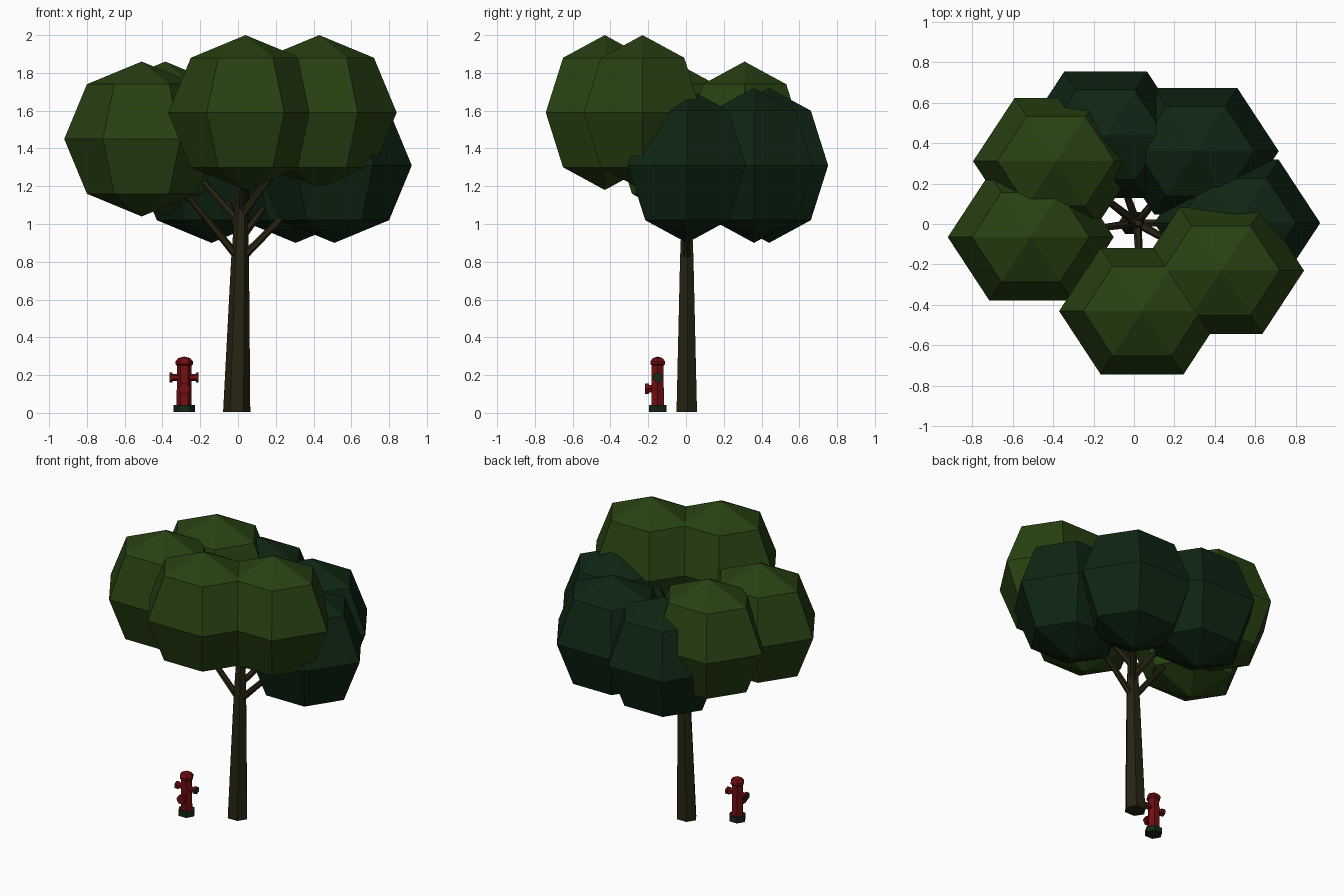
import bpy, bmesh, math
from mathutils import Vector

if "Cube" in bpy.data.objects:
    bpy.data.objects.remove(bpy.data.objects["Cube"])


def material(name, rgb):
    m = bpy.data.materials.new(name)
    m.diffuse_color = (*rgb, 1)
    m.use_nodes = True
    m.node_tree.nodes["Principled BSDF"].inputs["Base Color"].default_value = m.diffuse_color
    return m


LEAF = material("leaf green", (0.020, 0.053, 0.006))
DARK_LEAF = material("dark leaf green", (0.0045, 0.019, 0.0065))
BARK = material("bark brown", (0.021, 0.017, 0.006))
RED = material("hydrant red", (0.17, 0.0045, 0.006))
IRON = material("dark iron green", (0.008, 0.020, 0.009))


def turned(name, profile, sides, mat, origin=(0, 0, 0), axis=(0, 0, 1), scale=(1, 1, 1), lean=0):
    """Flat-faced solid from (radius, height) stations, turned around an axis."""
    bm = bmesh.new()
    rings = []
    for r, h in profile:
        if r == 0:
            rings.append([bm.verts.new((0, 0, h))] * sides)
        else:
            rings.append([bm.verts.new((r * math.cos(math.tau * i / sides),
                                        r * math.sin(math.tau * i / sides), h))
                          for i in range(sides)])
    for a, b in zip(rings, rings[1:]):
        for i in range(sides):
            j = (i + 1) % sides
            bm.faces.new(list(dict.fromkeys((a[i], a[j], b[j], b[i]))))
    for (r, _), ring in ((profile[0], rings[0]), (profile[-1], rings[-1])):
        if r:
            bm.faces.new(ring)
    q = Vector((0, 0, 1)).rotation_difference(Vector(axis).normalized())
    for v in bm.verts:
        p = Vector(c * s for c, s in zip(v.co, scale))
        p.x += lean * p.z
        v.co = q @ p + Vector(origin)
    bmesh.ops.recalc_face_normals(bm, faces=bm.faces)
    mesh = bpy.data.meshes.new(name)
    bm.to_mesh(mesh)
    bm.free()
    mesh.materials.append(mat)
    ob = bpy.data.objects.new(name, mesh)
    bpy.context.collection.objects.link(ob)
    return ob


# Foliage clumps: centre, colour, height where the branch leaves the trunk
clumps = [
    ((0.04, -0.43, 1.59), LEAF, 1.08),
    ((0.43, -0.23, 1.59), LEAF, 1.04),
    ((-0.51, -0.065, 1.45), LEAF, 0.81),
    ((-0.385, 0.31, 1.45), LEAF, 1.00),
    ((-0.14, 0.44, 1.31), DARK_LEAF, 0.95),
    ((0.305, 0.36, 1.31), DARK_LEAF, 0.92),
    ((0.51, 0.005, 1.31), DARK_LEAF, 0.81),
]
R = 0.41
ball = [(0, -R), (R * 0.707, -R * 0.707), (R, 0), (R * 0.707, R * 0.707), (0, R)]
LEAN = 0.022

for n, (centre, mat, start) in enumerate(clumps, 1):
    turned(f"foliage_{n}", ball, 6, mat, centre, scale=(1, 0.88, 1))
    # Branch reaching into its clump
    base = Vector((-0.007 + LEAN * start, 0.004, start))
    way = Vector(centre) - base
    turned(f"branch_{n}", [(0.022, 0), (0.013, way.length * 0.75)], 6, BARK, base, way)

# Leaning, tapering trunk
turned("trunk", [(0.072, 0.005), (0.047, 0.82), (0.026, 1.22), (0.018, 1.3)], 6, BARK,
       (-0.007, 0.004, 0), scale=(1, 0.87, 1), lean=LEAN)

# Fire hydrant
HX, HY = -0.285, -0.15
turned("hydrant_base", [(0.057, 0.005), (0.057, 0.043)], 6, IRON, (HX, HY, 0), scale=(1, 0.95, 1))
turned("hydrant_body", [(0.04, 0.043), (0.038, 0.255)], 6, RED, (HX, HY, 0), scale=(1, 0.95, 1))
turned("hydrant_bonnet", [(0.038, 0.250), (0.047, 0.258), (0.047, 0.272), (0.032, 0.290), (0, 0.298)],
       6, RED, (HX, HY, 0), scale=(1, 0.95, 1))
for side, s in (("left", -1), ("right", 1)):
    turned(f"hydrant_{side}_nozzle", [(0.019, 0), (0.019, 0.062), (0.027, 0.062), (0.027, 0.072)],
           6, RED, (HX, HY, 0.188), (s, 0, 0))
    turned(f"hydrant_{side}_cap", [(0.026, 0.072), (0.026, 0.077)], 6, IRON,
           (HX, HY, 0.188), (s, 0, 0))
turned("hydrant_front_nozzle", [(0.022, 0), (0.022, 0.045), (0.031, 0.045), (0.031, 0.067)],
       6, RED, (HX, HY, 0.128), (0, -1, 0))
